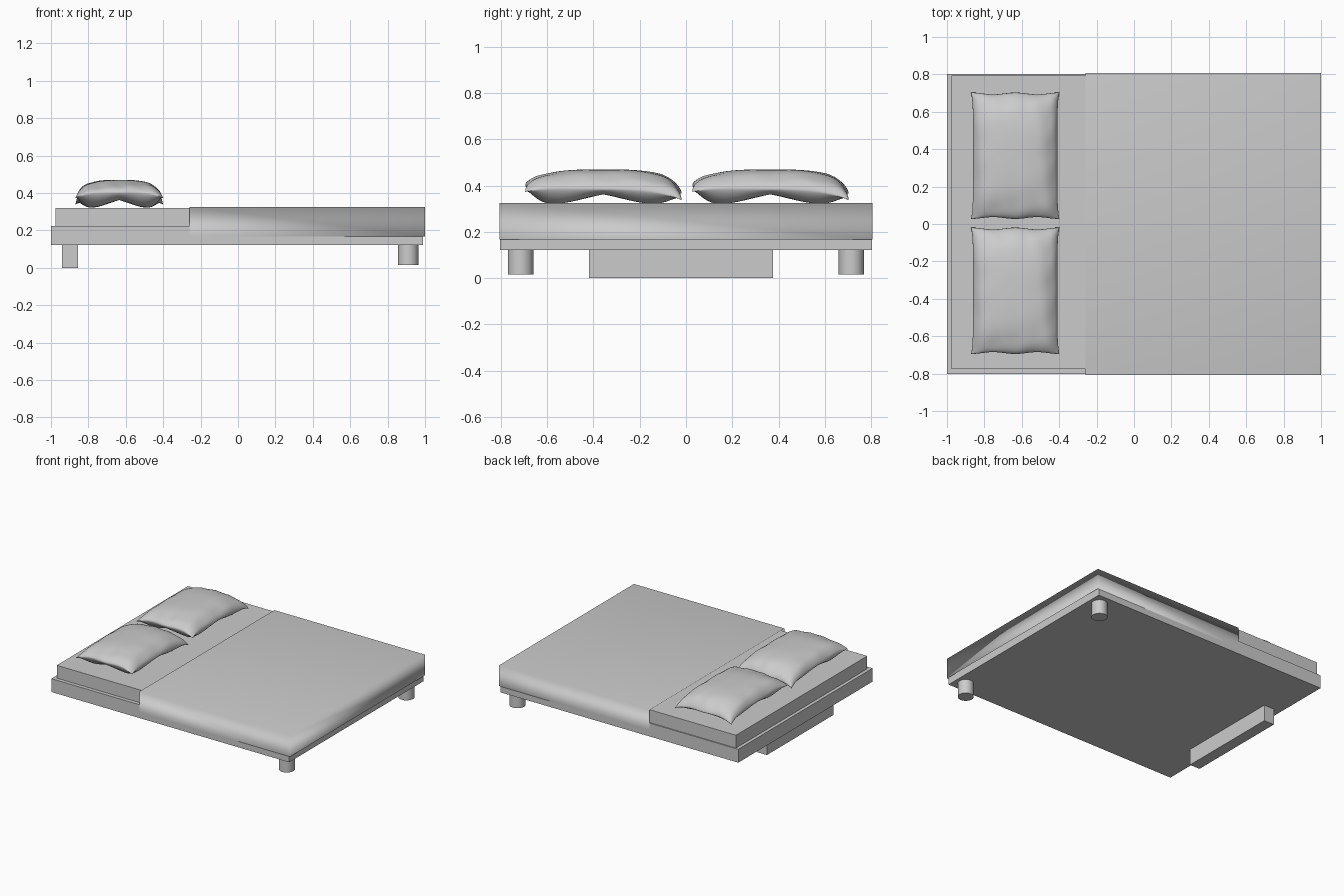
import bpy, bmesh, math

if "Cube" in bpy.data.objects:
    bpy.data.objects.remove(bpy.data.objects["Cube"])


def finish(name, bm):
    bmesh.ops.recalc_face_normals(bm, faces=bm.faces[:])
    mesh = bpy.data.meshes.new(name)
    bm.to_mesh(mesh)
    bm.free()
    obj = bpy.data.objects.new(name, mesh)
    bpy.context.collection.objects.link(obj)
    return obj


def box_bm(x0, x1, y0, y1, z0, z1):
    bm = bmesh.new()
    bmesh.ops.create_cube(bm, size=1)
    for v in bm.verts:
        v.co = (x0 if v.co.x < 0 else x1,
                y0 if v.co.y < 0 else y1,
                z0 if v.co.z < 0 else z1)
    return bm


# Platform, mattress and the wide head support
finish("bed_frame", box_bm(-1, 0.99, -0.803, 0.803, 0.122, 0.223))
finish("mattress", box_bm(-0.975, 0.975, -0.775, 0.795, 0.223, 0.32))
finish("head_support", box_bm(-0.94, -0.855, -0.42, 0.375, 0, 0.122))

# Blanket: draped shell, open underneath and at the head end
bm = box_bm(-0.26, 1, -0.806, 0.806, 0.168, 0.325)
bm.normal_update()
bmesh.ops.delete(bm, geom=[f for f in bm.faces if f.normal.z < -0.5 or f.normal.x < -0.5],
                 context='FACES')
blanket = finish("blanket", bm)
# the open shell must face outwards
if max(blanket.data.polygons, key=lambda p: p.area).normal.z < 0:
    blanket.data.flip_normals()
for p in blanket.data.polygons:
    p.use_smooth = True
blanket.modifiers.new("soft_shading", 'WEIGHTED_NORMAL')

# Round foot legs
for side, y in (("front", -0.715), ("back", 0.715)):
    bpy.ops.mesh.primitive_cylinder_add(vertices=32, radius=0.055, depth=0.109,
                                        location=(0.91, y, 0.0695))
    leg = bpy.context.object
    leg.name = side + "_foot_leg"
    bpy.ops.object.shade_smooth_by_angle(angle=math.radians(40))


# Pillow surface: u across the bed length, v across its width
def pillow_point(u, v, top):
    au, av = abs(u), abs(v)
    x = 0.236 * u * (1 - 0.045 * (1 - av ** 6))
    y = 0.338 * v * (1 - 0.03 * math.sin(math.pi * min(1, au)) ** 2)
    seam = 0.385 - 0.03 * au ** 4 * av ** 4 - 0.018 * v * av
    body = (max(0, 1 - au ** 3.2) * max(0, 1 - av ** 3.2)) ** 0.6
    # creases gathered along the seams and radiating from the corners
    edge = max(au, av)
    crease = 0.006 * edge ** 4 * (1 - edge ** 8) * (math.sin(13 * u + 2 * v) + math.sin(11 * v - 3 * u))
    if top:
        z = seam + (0.47 - seam) * body + crease
    else:
        lobes = math.sin(math.pi * au ** 1.6) ** 0.7 if au < 1 else 0
        lobes *= math.sin(math.pi * av ** 1.6) ** 0.7 if av < 1 else 0
        z = seam - (seam - 0.362) * min(1, body * 1.6) - 0.04 * lobes
        z = max(z, 0.321)
    return x, y, z


def pillow(name, cy, n=36):
    bm = bmesh.new()
    for top in (True, False):
        # sine spacing packs more rows near the seam
        ts = [math.sin(math.pi / 2 * (2 * i / n - 1)) for i in range(n + 1)]
        grid = []
        for u in ts:
            row = []
            for v in ts:
                x, y, z = pillow_point(u, v, top)
                row.append(bm.verts.new((x - 0.635, y + cy, z)))
            grid.append(row)
        for i in range(n):
            for j in range(n):
                bm.faces.new((grid[i][j], grid[i + 1][j], grid[i + 1][j + 1], grid[i][j + 1]))
    bmesh.ops.remove_doubles(bm, verts=bm.verts[:], dist=0.0001)
    for f in bm.faces:
        f.smooth = True
    finish(name, bm)


pillow("front_pillow", -0.357)
pillow("back_pillow", 0.365)
